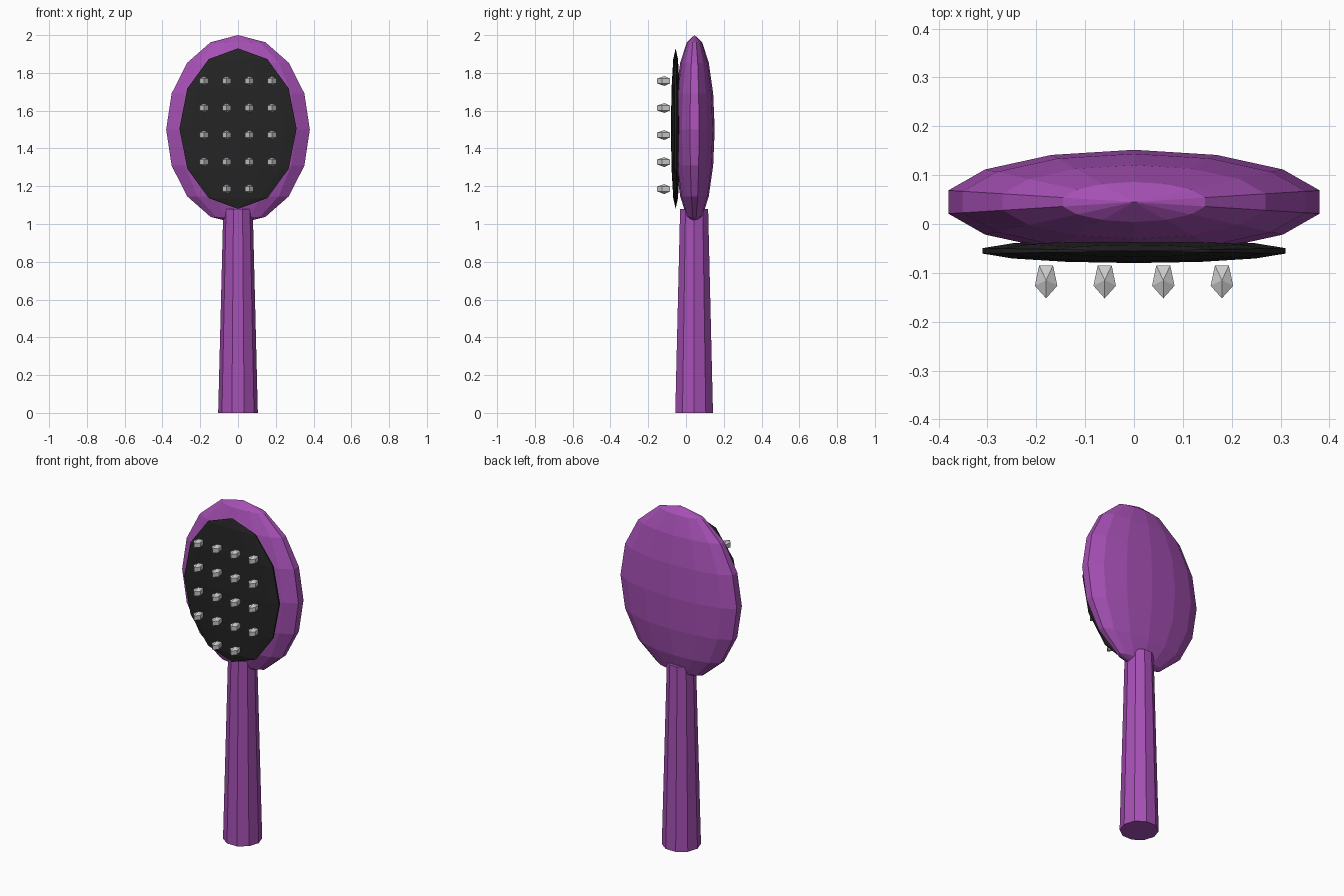
import bpy, bmesh
from math import sin, cos, pi

if "Cube" in bpy.data.objects:
    bpy.data.objects.remove(bpy.data.objects["Cube"])


def material(name, rgb):
    m = bpy.data.materials.new(name)
    m.diffuse_color = (*rgb, 1)
    m.use_nodes = True
    m.node_tree.nodes["Principled BSDF"].inputs["Base Color"].default_value = m.diffuse_color
    return m


def add_object(name, bm, mat=None):
    bmesh.ops.recalc_face_normals(bm, faces=bm.faces)
    me = bpy.data.meshes.new(name)
    bm.to_mesh(me)
    bm.free()
    ob = bpy.data.objects.new(name, me)
    bpy.context.collection.objects.link(ob)
    if mat:
        me.materials.append(mat)
    return ob


def ellipsoid(bm, centre, radii, segments, rings):
    """Faceted ellipsoid, poles along z, first meridian facing -y."""
    cx, cy, cz = centre
    rx, ry, rz = radii
    top = bm.verts.new((cx, cy, cz + rz))
    bottom = bm.verts.new((cx, cy, cz - rz))
    loops = []
    for i in range(1, rings):
        t = pi * i / rings
        loops.append([bm.verts.new((cx + rx * sin(t) * sin(2 * pi * j / segments),
                                    cy - ry * sin(t) * cos(2 * pi * j / segments),
                                    cz + rz * cos(t))) for j in range(segments)])
    for j in range(segments):
        k = (j + 1) % segments
        bm.faces.new((top, loops[0][j], loops[0][k]))
        bm.faces.new((bottom, loops[-1][k], loops[-1][j]))
        for a, b in zip(loops, loops[1:]):
            bm.faces.new((a[j], b[j], b[k], a[k]))


purple = material("purple", (0.38, 0.08, 0.46))
black = material("black", (0.018, 0.018, 0.018))

# Brush head
bm = bmesh.new()
ellipsoid(bm, (0, 0.045, 1.5), (0.39, 0.107, 0.5), 14, 8)
add_object("head", bm, purple)

# Bristle pad
bm = bmesh.new()
ellipsoid(bm, (0, -0.055, 1.505), (0.318, 0.025, 0.425), 14, 6)
add_object("pad", bm, black)

# Tapered ten-sided handle, corners on the x axis
bm = bmesh.new()
lower, upper = [[bm.verts.new((r * cos(pi * j / 5), 0.043 + r * sin(pi * j / 5), z))
                 for j in range(10)] for r, z in ((0.105, 0), (0.078, 1.08))]
bm.faces.new(lower)
bm.faces.new(upper)
for j in range(10):
    k = (j + 1) % 10
    bm.faces.new((lower[j], lower[k], upper[k], upper[j]))
add_object("handle", bm, purple)

# Bristle tips: the lowest row has only the two inner ones
bm = bmesh.new()
for row in range(5):
    for x in (-0.18, -0.06, 0.06, 0.18):
        if row < 4 or abs(x) < 0.1:
            ellipsoid(bm, (x, -0.115, 1.757 - 0.143 * row), (0.028, 0.043, 0.026), 5, 3)
add_object("bristles", bm)
